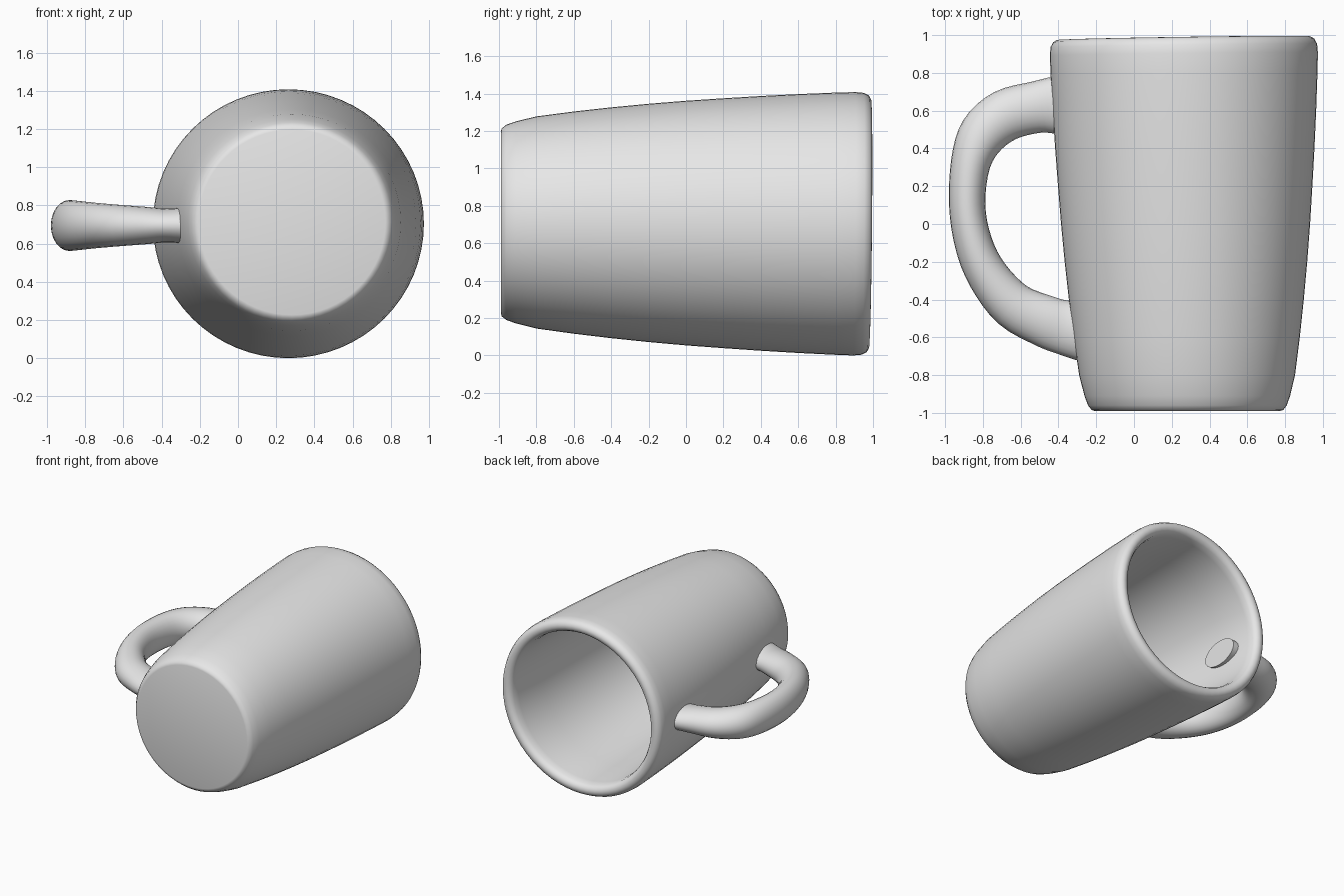
import bpy, bmesh, math
from mathutils import Vector

if "Cube" in bpy.data.objects:
    bpy.data.objects.remove(bpy.data.objects["Cube"])

clay = bpy.data.materials.new("light grey clay")
clay.diffuse_color = (0.8, 0.8, 0.8, 1)
clay.use_nodes = True
clay.node_tree.nodes["Principled BSDF"].inputs["Base Color"].default_value = clay.diffuse_color


def smooth_path(pts, steps):
    """Catmull-Rom interpolation through points of any dimension."""
    out = []
    for i in range(len(pts) - 1):
        p0, p1 = pts[max(i - 1, 0)], pts[i]
        p2, p3 = pts[i + 1], pts[min(i + 2, len(pts) - 1)]
        for s in range(steps):
            t = s / steps
            out.append([0.5 * (2 * b + (c - a) * t + (2 * a - 5 * b + 4 * c - d) * t * t
                               + (3 * b - a - 3 * c + d) * t ** 3)
                        for a, b, c, d in zip(p0, p1, p2, p3)])
    return out + [list(pts[-1])]


def loft(name, rings, angle):
    """Skin a list of equal-sized rings and cap both ends."""
    bm = bmesh.new()
    loops = [[bm.verts.new(p) for p in ring] for ring in rings]
    n = len(loops[0])
    for a, b in zip(loops, loops[1:]):
        for i in range(n):
            j = (i + 1) % n
            bm.faces.new((a[i], a[j], b[j], b[i]))
    bm.faces.new(loops[0])
    bm.faces.new(loops[-1])
    bmesh.ops.recalc_face_normals(bm, faces=bm.faces)
    mesh = bpy.data.meshes.new(name)
    bm.to_mesh(mesh)
    bm.free()
    mesh.materials.append(clay)
    obj = bpy.data.objects.new(name, mesh)
    bpy.context.collection.objects.link(obj)
    bpy.context.view_layer.objects.active = obj
    obj.select_set(True)
    bpy.ops.object.shade_smooth_by_angle(angle=math.radians(angle))
    obj.select_set(False)
    return obj


# Mug body: (y, radius) from the base, over the rim and down to the inner floor
profile = [(-0.99, 0.485), (-0.985, 0.503), (-0.96, 0.522), (-0.91, 0.54), (-0.8, 0.567),
           (-0.6, 0.594), (-0.4, 0.617), (-0.2, 0.637), (0, 0.654), (0.2, 0.668),
           (0.4, 0.681), (0.6, 0.692), (0.8, 0.701), (0.9, 0.704), (0.945, 0.700),
           (0.972, 0.686), (0.984, 0.665), (0.985, 0.645), (0.975, 0.622), (0.95, 0.607),
           (0.9, 0.6), (0.6, 0.59), (0.2, 0.57), (-0.2, 0.545), (-0.6, 0.51),
           (-0.78, 0.485), (-0.85, 0.45), (-0.88, 0.39)]
SIDES = 64
rings = []
for y, r in profile:
    cx, cz = 0.273 - 0.01 * y, 0.708 - 0.004 * y
    tilt = max(0, y) ** 2
    ring = []
    for k in range(SIDES):
        a = 2 * math.pi * k / SIDES
        c, s = math.cos(a), math.sin(a)
        # the rim leans slightly
        ring.append((cx + r * c * 1.008, y + tilt * (0.010 * c + 0.006 * s), cz + r * s))
    rings.append(ring)
loft("mug_body", rings, 40)

# Handle: (x, y, half width in plane, half height)
path = [(-0.29, 0.63, 0.165, 0.10), (-0.40, 0.63, 0.155, 0.088), (-0.52, 0.618, 0.137, 0.098),
        (-0.68, 0.575, 0.137, 0.112), (-0.80, 0.475, 0.128, 0.125), (-0.865, 0.32, 0.105, 0.132),
        (-0.883, 0.10, 0.096, 0.133), (-0.85, -0.10, 0.10, 0.130), (-0.775, -0.27, 0.11, 0.122),
        (-0.64, -0.43, 0.125, 0.110), (-0.47, -0.515, 0.137, 0.097), (-0.36, -0.55, 0.145, 0.088),
        (-0.24, -0.575, 0.16, 0.10)]
pts = smooth_path(path, 4)
rings = []
for i, (x, y, w, h) in enumerate(pts):
    a, b = pts[max(i - 1, 0)], pts[min(i + 1, len(pts) - 1)]
    tangent = Vector((b[0] - a[0], b[1] - a[1], 0)).normalized()
    side = Vector((-tangent.y, tangent.x, 0))
    centre = Vector((x, y, 0.695))
    rings.append([centre + side * w * math.cos(t) + Vector((0, 0, h * math.sin(t)))
                  for t in (2 * math.pi * k / 24 for k in range(24))])
loft("handle", rings, 50)
